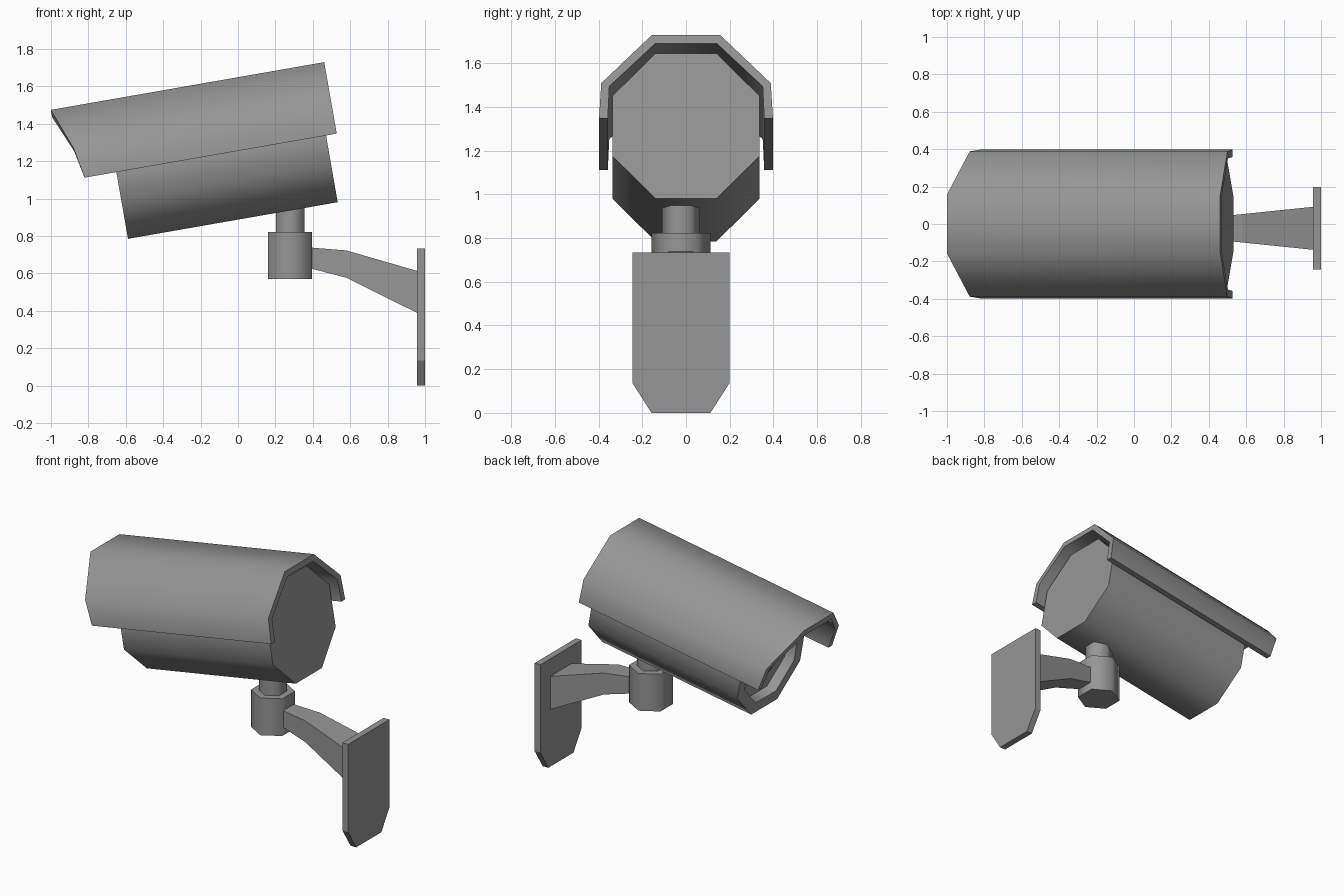
import bpy, bmesh, math
from mathutils import Matrix, Vector

if "Cube" in bpy.data.objects:
    bpy.data.objects.remove(bpy.data.objects["Cube"], do_unlink=True)


def material(name, color):
    m = bpy.data.materials.new(name)
    m.use_nodes = True
    m.diffuse_color = color
    m.node_tree.nodes["Principled BSDF"].inputs["Base Color"].default_value = color
    return m


GREY = material("housing grey", (0.305, 0.305, 0.305, 1))
PURPLE = material("lens purple", (0.13, 0.035, 0.17, 1))

# Tilted frame of the camera head: local x runs along the barrel, origin at its rear
HEAD = Matrix.Translation((0.475, 0, 1.313)) @ Matrix.Rotation(math.radians(-9.9), 4, 'Y')
MID = -0.023  # y centre of the wall mount


def loft(name, rings, mat=GREY, frame=Matrix(), smooth=None):
    """Skin a row of equal point rings and cap both ends."""
    bm = bmesh.new()
    loops = [[bm.verts.new(frame @ Vector(p)) for p in ring] for ring in rings]
    for a, b in zip(loops, loops[1:]):
        for i in range(len(a)):
            j = (i + 1) % len(a)
            bm.faces.new((a[i], a[j], b[j], b[i]))
    bm.faces.new(loops[0])
    bm.faces.new(loops[-1])
    bmesh.ops.recalc_face_normals(bm, faces=bm.faces)
    mesh = bpy.data.meshes.new(name)
    bm.to_mesh(mesh)
    bm.free()
    mesh.materials.append(mat)
    obj = bpy.data.objects.new(name, mesh)
    bpy.context.collection.objects.link(obj)
    if smooth:
        bpy.ops.object.select_all(action='DESELECT')
        obj.select_set(True)
        bpy.context.view_layer.objects.active = obj
        bpy.ops.object.shade_smooth_by_angle(angle=math.radians(smooth))


def polygon(sides, radius, turn=0.0):
    angles = [math.tau * (i + turn) / sides for i in range(sides)]
    return [(radius * math.cos(a), radius * math.sin(a)) for a in angles]


def barrel_ring(x, apothem):
    return [(x, a, b) for a, b in polygon(8, apothem / math.cos(math.pi / 8), 0.5)]


# Octagonal barrel with a recessed front
FRONT = -1.138
loft("camera_body", [barrel_ring(0, 0.337), barrel_ring(FRONT, 0.337),
                     barrel_ring(FRONT, 0.265), barrel_ring(FRONT + 0.07, 0.265)],
     frame=HEAD, smooth=50)

# Lens disc inside the recess
loft("lens", [[(x, a, b) for a, b in polygon(24, r)]
              for x, r in ((FRONT + 0.08, 0.145), (FRONT + 0.045, 0.145))],
     mat=PURPLE, frame=HEAD, smooth=40)

# Sun hood: each station is outer y, z, inner y, z and the front edge position
REAR = 0.058
half = [(0.398, 0.025, 0.358, 0.025, -1.311),
        (0.388, 0.189, 0.351, 0.174, -1.341),
        (0.156, 0.413, 0.141, 0.373, -1.426)]
stations = half + [(-oy, oz, -iy, iz, x) for oy, oz, iy, iz, x in reversed(half)]
loft("sun_hood", [[(REAR, oy, oz), (x, oy, oz), (x, iy, iz), (REAR, iy, iz)]
                  for oy, oz, iy, iz, x in stations], frame=HEAD, smooth=50)

# Hexagonal swivel post and its collar
for name, radius, low, high in (("swivel_collar", 0.136, 0.57, 0.823),
                                ("swivel_post", 0.0875, 0.80, 1.0)):
    loft(name, [[(0.279 + a, MID + b, z) for a, b in polygon(6, radius, 0.5)]
                for z in (low, high)], smooth=65)

# Bent arm widening toward the wall
arm = [(0.36, 0.628, 0.742, 0.055), (0.395, 0.625, 0.738, 0.057),
       (0.58, 0.577, 0.723, 0.076), (0.96, 0.388, 0.613, 0.115)]
loft("wall_arm", [[(x, MID - w, low), (x, MID + w, low), (x, MID + w, high), (x, MID - w, high)]
                  for x, low, high, w in arm])

# Wall plate with clipped lower corners
outline = [(0.135, 0), (0.221, 0.135), (0.221, 0.733)]
outline += [(-y, z) for y, z in reversed(outline)]
loft("wall_plate", [[(x, MID + y, z) for y, z in outline] for x in (0.957, 1.0)])
